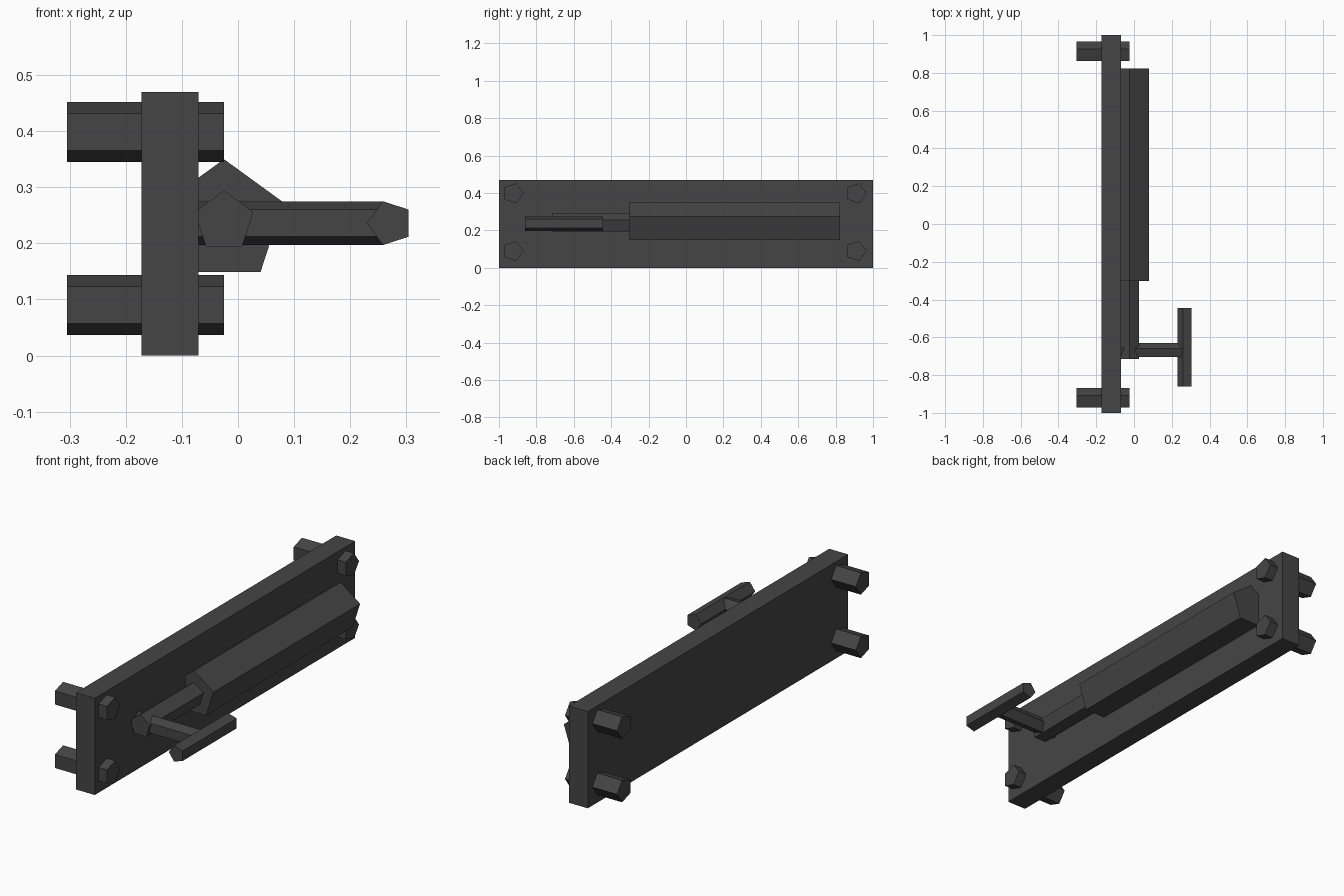
import bpy, bmesh, math
from mathutils import Vector

if "Cube" in bpy.data.objects:
    bpy.data.objects.remove(bpy.data.objects["Cube"])

metal = bpy.data.materials.new("dark_grey_metal")
metal.diffuse_color = (0.06, 0.06, 0.06, 1)
metal.use_nodes = True
metal.node_tree.nodes["Principled BSDF"].inputs["Base Color"].default_value = metal.diffuse_color


def finish(bm, name):
    bmesh.ops.recalc_face_normals(bm, faces=bm.faces)
    me = bpy.data.meshes.new(name)
    bm.to_mesh(me)
    bm.free()
    me.materials.append(metal)
    ob = bpy.data.objects.new(name, me)
    bpy.context.collection.objects.link(ob)
    return ob


def five_sided_bar(name, start, end, radius, point):
    """Pentagonal bar from start to end, one corner facing 'point'."""
    a, b = Vector(start), Vector(end)
    u = Vector(point)
    v = (b - a).normalized().cross(u)
    bm = bmesh.new()
    rings = []
    for c in (a, b):
        rings.append([bm.verts.new(c + radius * (math.cos(t) * u + math.sin(t) * v))
                      for t in (i * math.tau / 5 for i in range(5))])
        bm.faces.new(rings[-1])
    for i in range(5):
        j = (i + 1) % 5
        bm.faces.new((rings[0][i], rings[0][j], rings[1][j], rings[1][i]))
    return finish(bm, name)


# Back plate
bm = bmesh.new()
bmesh.ops.create_cube(bm, size=1)
for vert in bm.verts:
    vert.co = Vector((-0.121 + vert.co.x * 0.102, vert.co.y * 2, 0.235 + vert.co.z * 0.47))
finish(bm, "back_plate")

# Four mounting bolts through the plate
for y in (-0.925, 0.909):
    for z in (0.09, 0.3985):
        five_sided_bar("mounting_bolt", (-0.305, y, z), (-0.025, y, z), 0.056, (0, 1, 0))

# Thick barrel and the sliding rod coming out of it
five_sided_bar("barrel", (-0.025, -0.303, 0.239), (-0.025, 0.823, 0.239), 0.111, (0, 0, 1))
five_sided_bar("sliding_rod", (-0.025, -0.716, 0.239), (-0.025, -0.29, 0.239), 0.055, (0, 0, 1))

# Handle stem and grip
five_sided_bar("handle_stem", (-0.08, -0.671, 0.236), (0.258, -0.671, 0.236), 0.041, (0, 1, 0))
five_sided_bar("handle_grip", (0.271, -0.86, 0.236), (0.271, -0.445, 0.236), 0.041, (-1, 0, 0))
